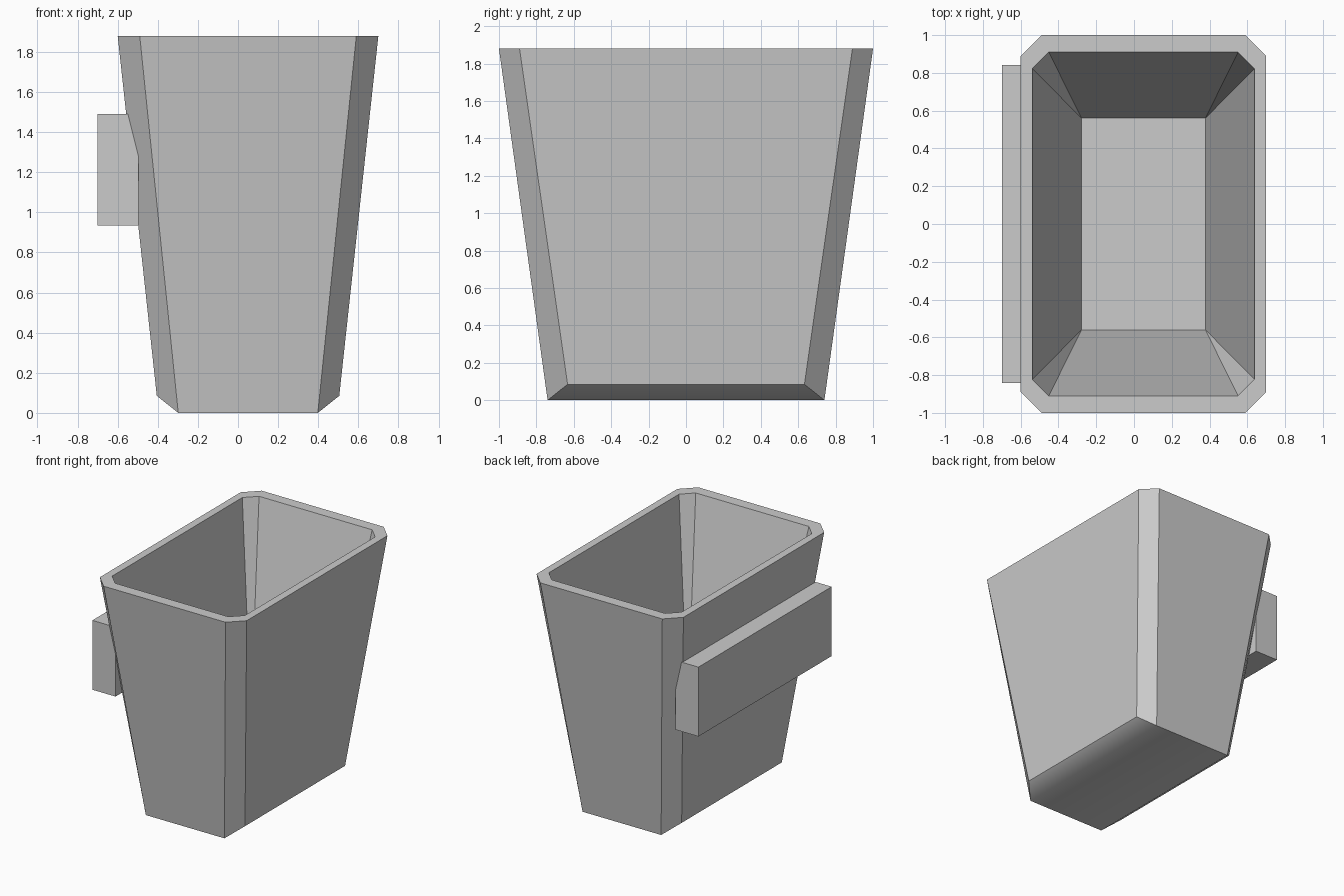
import bpy, bmesh

cube = bpy.data.objects.get("Cube")
if cube:
    bpy.data.objects.remove(cube, do_unlink=True)

grey = bpy.data.materials.new("plain_grey")
grey.use_nodes = True
colour = (0.6, 0.6, 0.6, 1)
grey.diffuse_color = colour
grey.node_tree.nodes["Principled BSDF"].inputs["Base Color"].default_value = colour

CX = 0.05  # the bin sits slightly off centre to leave room for the rail


def finish(bm, name):
    bmesh.ops.recalc_face_normals(bm, faces=bm.faces)
    mesh = bpy.data.meshes.new(name)
    bm.to_mesh(mesh)
    bm.free()
    mesh.materials.append(grey)
    obj = bpy.data.objects.new(name, mesh)
    bpy.context.collection.objects.link(obj)
    return obj


def ring(bm, hx, hy, cut, z_side, z_end):
    """Rectangle with cut corners; pairs of vertices run anticlockwise."""
    verts = []
    for sx, sy in ((1, 1), (-1, 1), (-1, -1), (1, -1)):
        side = (CX + sx * hx, sy * (hy - cut), z_side)
        end = (CX + sx * (hx - cut), sy * hy, z_end)
        pair = (side, end) if sx == sy else (end, side)
        verts += [bm.verts.new(p) for p in pair]
    return verts


def bridge(bm, a, b):
    for i in range(8):
        j = (i + 1) % 8
        bm.faces.new((a[i], a[j], b[j], b[i]))


# Tapered bin: outer wall, rim, inner wall
bm = bmesh.new()
base = ring(bm, 0.455, 0.74, 0.107, 0.085, 0)
top = ring(bm, 0.65, 1.0, 0.11, 1.88, 1.88)
lip = ring(bm, 0.588, 0.91, 0.087, 1.88, 1.88)
bridge(bm, base, top)
bridge(bm, top, lip)

# Inner floor has single corners, so the corner walls narrow to points
FLOOR_Z = 0.3
floor = [bm.verts.new((CX + sx * 0.328, sy * 0.56, FLOOR_Z))
         for sx, sy in ((1, 1), (-1, 1), (-1, -1), (1, -1))]
bm.faces.new(floor)
for i in range(4):
    j = (i + 1) % 4
    bm.faces.new((lip[2 * i], lip[2 * i + 1], floor[i]))
    bm.faces.new((lip[2 * i + 1], lip[2 * j], floor[j], floor[i]))

# Underside: flat middle with a softly turned-up strip along each long side
under = [bm.faces.new((base[1], base[2], base[5], base[6])),
         bm.faces.new((base[0], base[1], base[6], base[7])),
         bm.faces.new((base[2], base[3], base[4], base[5]))]
for f in under:
    f.smooth = True
for e in bm.edges:
    e.smooth = all(f in under for f in e.link_faces)
finish(bm, "bin_body")

# Mounting rail on the right side
bm = bmesh.new()
bmesh.ops.create_cube(bm, size=1)
bmesh.ops.scale(bm, vec=(0.205, 1.685, 0.555), verts=bm.verts)
bmesh.ops.translate(bm, vec=(-0.5975, 0, 1.2125), verts=bm.verts)
finish(bm, "mounting_rail")
